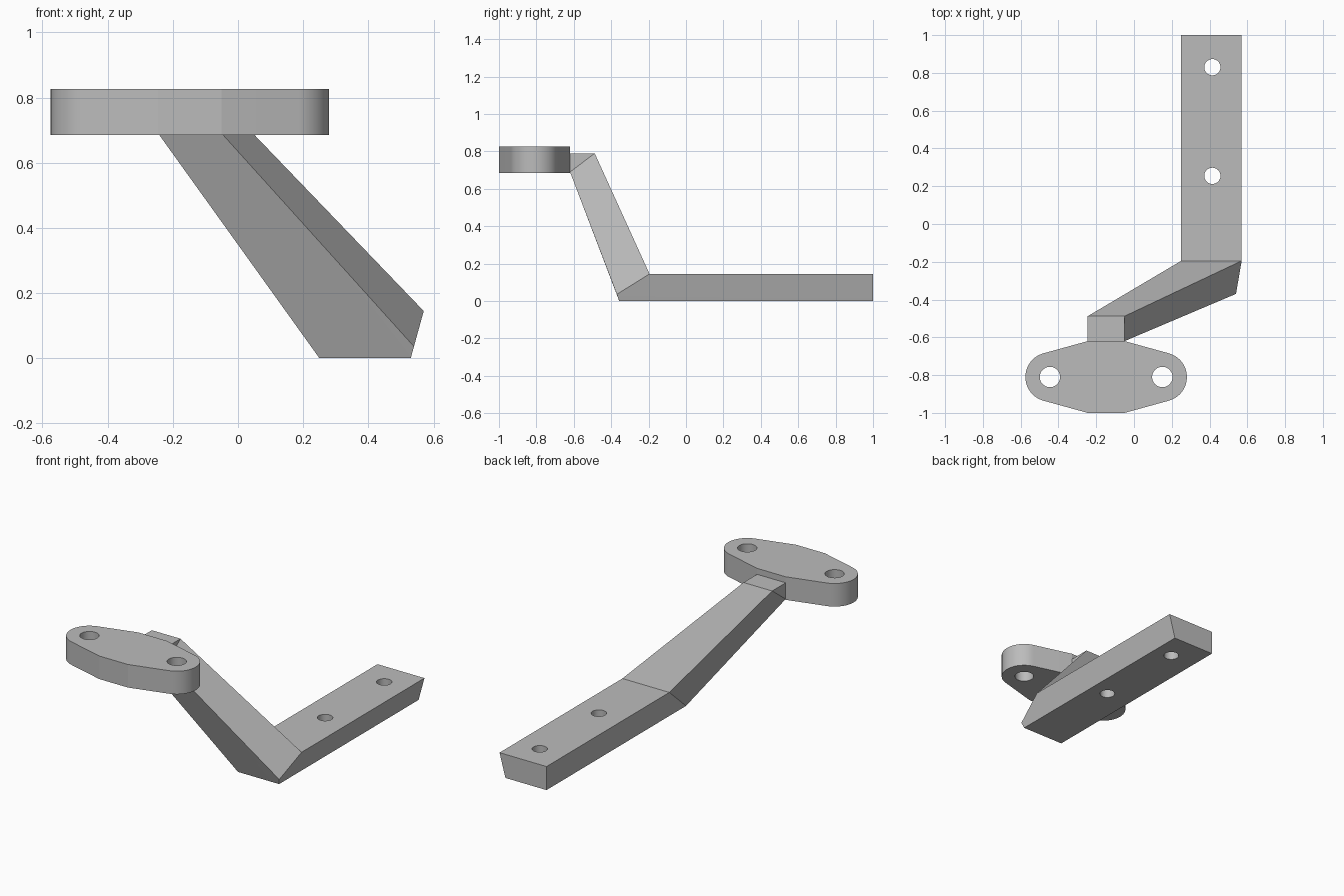
import bpy, bmesh, math
from mathutils import Vector

if "Cube" in bpy.data.objects:
    bpy.data.objects.remove(bpy.data.objects["Cube"], do_unlink=True)

GREY = (0.5, 0.5, 0.5, 1.0)
metal = bpy.data.materials.new("plain grey")
metal.use_nodes = True
metal.diffuse_color = GREY
metal.node_tree.nodes["Principled BSDF"].inputs["Base Color"].default_value = GREY


def loft(name, rings):
    """Skin matching rings of points, merging coincident points."""
    bm = bmesh.new()
    loops = [[bm.verts.new(p) for p in ring] for ring in rings]
    n = len(rings[0])
    for a, b in zip(loops, loops[1:]):
        for i in range(n):
            j = (i + 1) % n
            bm.faces.new((a[i], a[j], b[j], b[i]))
    bm.faces.new(loops[0])
    bm.faces.new(loops[-1])
    bmesh.ops.remove_doubles(bm, verts=bm.verts, dist=0.0005)
    bmesh.ops.dissolve_degenerate(bm, edges=bm.edges, dist=0.0005)
    bmesh.ops.recalc_face_normals(bm, faces=bm.faces)
    mesh = bpy.data.meshes.new(name)
    bm.to_mesh(mesh)
    bm.free()
    mesh.materials.append(metal)
    obj = bpy.data.objects.new(name, mesh)
    bpy.context.collection.objects.link(obj)
    return obj


def extrude(name, outline, z0, z1):
    return loft(name, [[(x, y, z) for x, y in outline] for z in (z0, z1)])


def arc(cx, cy, r, start, end, steps):
    angles = [start + (end - start) * i / steps for i in range(steps + 1)]
    return [(cx + r * math.cos(t), cy + r * math.sin(t)) for t in angles]


def drill(obj, x, y, r, z0, z1):
    """Cut a vertical round hole right through a part."""
    circle = arc(x, y, r, 0, 2 * math.pi, 40)[:-1]
    cutter = extrude("hole_cutter", circle, z0 - 0.1, z1 + 0.1)
    cutter.hide_render = True
    mod = obj.modifiers.new("hole", "BOOLEAN")
    mod.operation = "DIFFERENCE"
    mod.solver = "EXACT"
    mod.object = cutter
    bpy.context.view_layer.objects.active = obj
    bpy.ops.object.modifier_apply(modifier=mod.name)
    bpy.data.objects.remove(cutter, do_unlink=True)


def smooth(obj):
    bpy.ops.object.select_all(action="DESELECT")
    obj.select_set(True)
    bpy.context.view_layer.objects.active = obj
    bpy.ops.object.shade_smooth_by_angle(angle=math.radians(12))


# Bracket: flat bar with one slanted side, mitred into a rising, narrowing arm
bar_left, bar_right, bar_top = 0.25, 0.57, 0.145
foot_right, mitre_right, mitre_z = 0.53, 0.54, 0.036
neck_left, neck_right = -0.245, -0.05
neck_low, neck_top = 0.69, 0.79
pad_y, pad_half = -0.81, 0.19
joint_y = pad_y + pad_half

bar_end = [(bar_left, 1, bar_top), (bar_right, 1, bar_top),
           (mitre_right, 1, mitre_z), (foot_right, 1, 0), (bar_left, 1, 0)]
bend = [(bar_left, -0.195, bar_top), (bar_right, -0.195, bar_top),
        (mitre_right, -0.37, mitre_z), (foot_right, -0.357, 0), (bar_left, -0.357, 0)]
under = [(neck_right, joint_y, neck_low)] * 2 + [(neck_left, joint_y, neck_low)]
arm_top = [(neck_left, -0.488, neck_top), (neck_right, -0.488, neck_top)] + under
neck_end = [(neck_left, joint_y, neck_top), (neck_right, joint_y, neck_top)] + under

bracket = loft("bracket_arm", [bar_end, bend, arm_top, neck_end])
for y in (0.255, 0.83):
    drill(bracket, 0.415, y, 0.043, 0, bar_top)
smooth(bracket)

# Mounting pad: rounded ends tapering out to a wide flat middle
pad_x = (neck_left + neck_right) / 2
reach, end_r = 0.2975, 0.13
flat = (neck_right - neck_left) / 2
to_corner = Vector((flat - reach, pad_half))
tangent = to_corner.angle(Vector((1, 0))) - math.acos(end_r / to_corner.length)
right_half = ([(pad_x + flat, pad_y - pad_half)]
              + arc(pad_x + reach, pad_y, end_r, -tangent, tangent, 32)
              + [(pad_x + flat, pad_y + pad_half)])
left_half = [(2 * pad_x - x, y) for x, y in reversed(right_half)]
pad_low, pad_top = 0.685, 0.827
pad = extrude("mounting_pad", right_half + left_half, pad_low, pad_top)
for side in (-1, 1):
    drill(pad, pad_x + side * reach, pad_y, 0.054, pad_low, pad_top)
smooth(pad)
